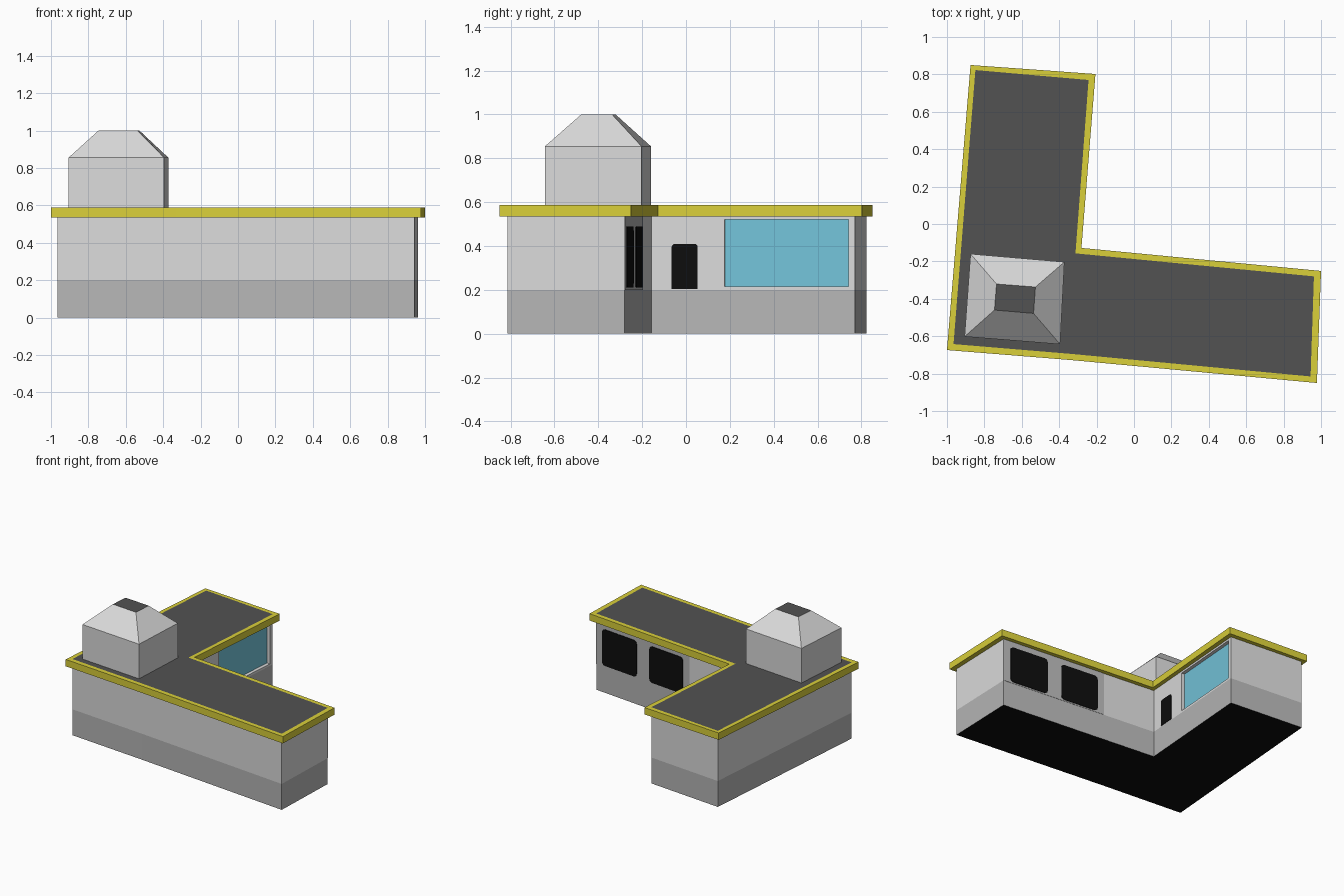
import bpy, bmesh, math
from mathutils import Vector

if "Cube" in bpy.data.objects:
    bpy.data.objects.remove(bpy.data.objects["Cube"])


def material(name, r, g, b):
    m = bpy.data.materials.new(name)
    m.diffuse_color = (r, g, b, 1)
    m.use_nodes = True
    m.node_tree.nodes["Principled BSDF"].inputs["Base Color"].default_value = m.diffuse_color
    return m


WALL = material("light grey wall", 0.71, 0.71, 0.71)
BASE = material("mid grey base", 0.47, 0.47, 0.47)
TRIM = material("yellow trim", 0.70, 0.63, 0.042)
ROOF = material("dark grey roof", 0.084, 0.084, 0.084)
GLASS = material("blue glass", 0.174, 0.558, 0.70)
BLACK = material("black", 0.004, 0.004, 0.004)

# L-shaped plans, counter-clockwise from the front left corner
wall_plan = [(-0.965, -0.642), (-0.33, -0.695), (0.944, -0.815), (0.962, -0.28),
             (-0.313, -0.157), (-0.243, 0.77), (-0.848, 0.823)]
trim_plan = [(-1.0, -0.674), (-0.33, -0.728), (0.978, -0.85), (1.0, -0.251),
             (-0.281, -0.128), (-0.206, 0.802), (-0.874, 0.85)]


def finish(name, bm, mats):
    bmesh.ops.recalc_face_normals(bm, faces=bm.faces[:])
    me = bpy.data.meshes.new(name)
    bm.to_mesh(me)
    bm.free()
    for m in mats:
        me.materials.append(m)
    ob = bpy.data.objects.new(name, me)
    bpy.context.collection.objects.link(ob)
    return ob


def loft(name, rings, mats, side_index, bottom=0, top=0):
    """Stack of (plan, z) rings joined by quads and closed at both ends."""
    bm = bmesh.new()
    loops = [[bm.verts.new((x, y, z)) for x, y in plan] for plan, z in rings]
    n = len(loops[0])
    for k, (lo, hi) in enumerate(zip(loops, loops[1:])):
        for i in range(n):
            j = (i + 1) % n
            f = bm.faces.new((lo[i], lo[j], hi[j], hi[i]))
            f.material_index = side_index[k]
    bm.faces.new(loops[0][::-1]).material_index = bottom
    bm.faces.new(loops[-1]).material_index = top
    return finish(name, bm, mats)


def wall_panel(name, edge, s0, s1, z0, z1, inner, outer, mat, r_top=0.0, r_bottom=0.0):
    """Plate on a wall edge; s runs 0..1 along it, inner/outer are offsets from the wall."""
    p, q = Vector(wall_plan[edge]), Vector(wall_plan[edge + 1])
    run = (q - p).normalized()
    normal = Vector((run.y, -run.x))
    u0, u1 = s0 * (q - p).length, s1 * (q - p).length
    outline = []
    for u, z, su, sz, r, start in ((u0, z0, 1, 1, r_bottom, 180), (u1, z0, -1, 1, r_bottom, 270),
                                   (u1, z1, -1, -1, r_top, 0), (u0, z1, 1, -1, r_top, 90)):
        for a in ((0, 30, 60, 90) if r else (0,)):
            t = math.radians(start + a)
            outline.append((u + su * r + r * math.cos(t), z + sz * r + r * math.sin(t)))
    bm = bmesh.new()
    loops = []
    for off in (inner, outer):
        loops.append([bm.verts.new((*(p + run * u + normal * off), z)) for u, z in outline])
    bm.faces.new(loops[0][::-1])
    bm.faces.new(loops[1])
    n = len(outline)
    for i in range(n):
        j = (i + 1) % n
        bm.faces.new((loops[0][i], loops[0][j], loops[1][j], loops[1][i]))
    return finish(name, bm, [mat])


# Walls with darker base band and black underside
walls = loft("walls", [(wall_plan, 0), (wall_plan, 0.2), (wall_plan, 0.54)],
             [WALL, BASE, BLACK], [1, 0], bottom=2)

# Flat roof slab: yellow rim, dark deck
loft("roof", [(trim_plan, 0.535), (trim_plan, 0.588), (wall_plan, 0.588)],
     [TRIM, ROOF], [0, 0], top=1)

# Roof tower with tapered cap
tower_plan = [(-0.906, -0.602), (-0.395, -0.643), (-0.372, -0.203), (-0.874, -0.16)]
cap_plan = [(-0.746, -0.46), (-0.537, -0.478), (-0.527, -0.337), (-0.735, -0.321)]
loft("roof_tower", [(tower_plan, 0.585), (tower_plan, 0.855), (cap_plan, 1.0)],
     [WALL, ROOF], [0, 0], top=1)

# Recessed shop window in the inner right wall
cutter = wall_panel("window_cutter", 4, 0.36, 0.968, 0.215, 0.52, -0.03, 0.05, WALL)
cutter.hide_render = True
cutter.hide_viewport = True
cut = walls.modifiers.new("window_recess", "BOOLEAN")
cut.operation = "DIFFERENCE"
cut.solver = "EXACT"
cut.object = cutter
wall_panel("shop_window", 4, 0.36, 0.968, 0.215, 0.52, -0.031, -0.026, GLASS)

# Small dark window beside it
wall_panel("small_window", 4, 0.099, 0.227, 0.205, 0.41, -0.002, 0.004, BLACK, r_top=0.015)

# Darker panel with two large openings on the inner back wall
wall_panel("back_panel", 3, 0.0, 0.669, 0.2, 0.536, -0.002, 0.002, BASE)
for i, (s0, s1) in enumerate(((0.045, 0.292), (0.384, 0.624))):
    wall_panel(f"back_window_{i + 1}", 3, s0, s1, 0.21, 0.49, -0.001, 0.006, BLACK,
               r_top=0.025, r_bottom=0.025)
